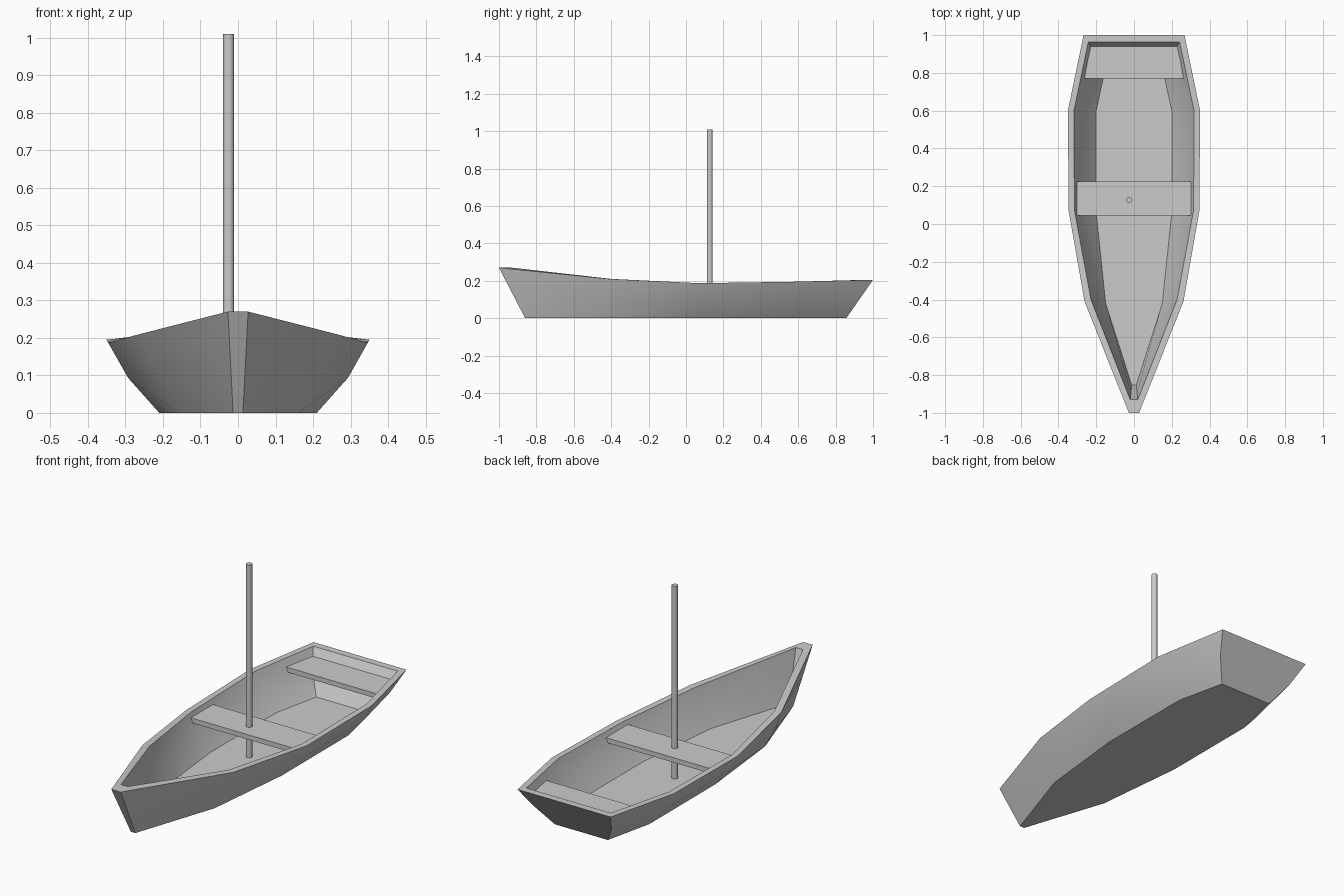
import bpy, bmesh, math

if "Cube" in bpy.data.objects:
    bpy.data.objects.remove(bpy.data.objects["Cube"])


def finish(name, bm, smooth=None):
    bmesh.ops.recalc_face_normals(bm, faces=bm.faces)
    mesh = bpy.data.meshes.new(name)
    bm.to_mesh(mesh)
    bm.free()
    ob = bpy.data.objects.new(name, mesh)
    bpy.context.collection.objects.link(ob)
    if smooth:
        bpy.ops.object.select_all(action='DESELECT')
        ob.select_set(True)
        bpy.context.view_layer.objects.active = ob
        bpy.ops.object.shade_smooth_by_angle(angle=math.radians(smooth))
    return ob


# Hull stations from bow to stern, each (x, y): outer keel, outer rim, inner rim, floor;
# then rim height and how far the side bulges at mid height
FLOOR = 0.01
STATIONS = [
    ((0.013, -0.86), (0.027, -1.00), (0.020, -0.93), (0.012, -0.853), 0.27, 0.0),
    ((0.160, -0.42), (0.262, -0.41), (0.228, -0.40), (0.150, -0.42), 0.21, 0.010),
    ((0.210, 0.06), (0.346, 0.07), (0.315, 0.07), (0.200, 0.06), 0.187, 0.015),
    ((0.210, 0.60), (0.350, 0.60), (0.319, 0.595), (0.200, 0.60), 0.195, 0.015),
    ((0.152, 0.857), (0.267, 1.00), (0.242, 0.963), (0.146, 0.85), 0.205, 0.013),
]


def section(keel, rim, lip, floor, top, bulge):
    def mid(a, b):
        return ((a[0] + b[0]) / 2 + bulge, (a[1] + b[1]) / 2, top / 2)
    return [(*keel, 0), mid(keel, rim), (*rim, top),
            (*lip, top), mid(lip, floor), (*floor, FLOOR)]


# Hull: loft both sides, then close bottom, floor, bow and transom
bm = bmesh.new()
right = [[bm.verts.new(p) for p in section(*s)] for s in STATIONS]
left = [[bm.verts.new((-v.co.x, v.co.y, v.co.z)) for v in row] for row in right]
for side in (right, left):
    for a, b in zip(side, side[1:]):
        for k in range(5):
            bm.faces.new((a[k], a[k + 1], b[k + 1], b[k]))
for i in range(len(STATIONS) - 1):
    for k in (0, 5):
        bm.faces.new((right[i][k], right[i + 1][k], left[i + 1][k], left[i][k]))
for i in (0, -1):
    for k in range(5):
        bm.faces.new((right[i][k], right[i][k + 1], left[i][k + 1], left[i][k]))
finish("hull", bm, 30)


# Seats: flat planks, tapered towards the stern and along their underside
def seat(name, y0, y1, w0, w1, top, thick=0.025):
    bm = bmesh.new()
    upper = [bm.verts.new((x, y, top)) for x, y in
             ((-w0, y0), (w0, y0), (w1, y1), (-w1, y1))]
    lower = [bm.verts.new((v.co.x * 0.96, v.co.y, top - thick)) for v in upper]
    bm.faces.new(upper)
    bm.faces.new(lower[::-1])
    for i in range(4):
        j = (i + 1) % 4
        bm.faces.new((upper[i], lower[i], lower[j], upper[j]))
    finish(name, bm)


seat("middle_seat", 0.045, 0.225, 0.302, 0.302, 0.168)
seat("stern_seat", 0.77, 0.94, 0.262, 0.232, 0.165)

# Mast: from the floor up through the middle seat
bm = bmesh.new()
bmesh.ops.create_cone(bm, cap_ends=True, segments=16, radius1=0.015, radius2=0.015,
                      depth=1.01 - FLOOR)
bmesh.ops.translate(bm, verts=bm.verts, vec=(-0.025, 0.127, (1.01 + FLOOR) / 2))
finish("mast", bm, 30)
